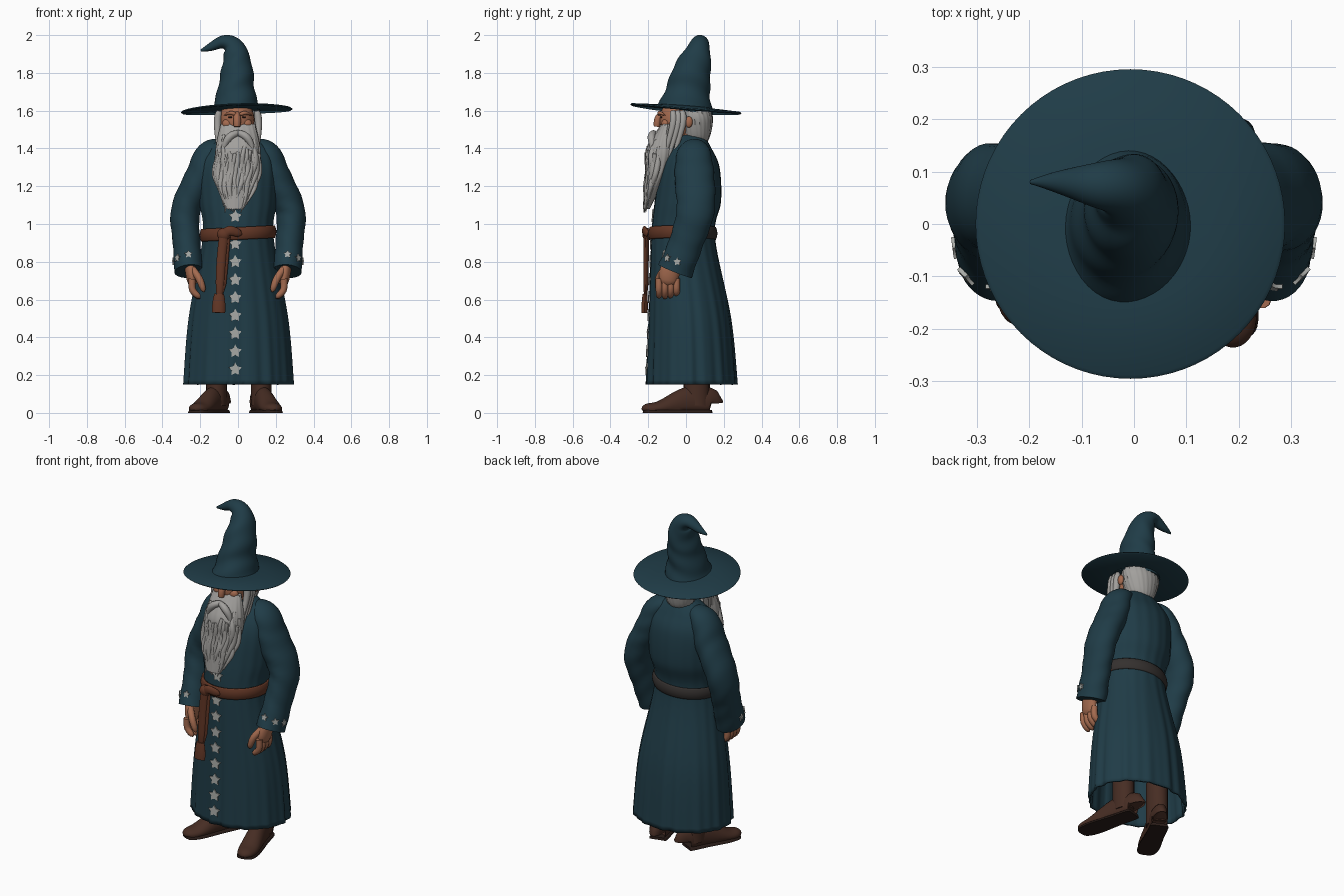
import bpy, bmesh, math, random
from mathutils import Vector, Matrix
from mathutils.bvhtree import BVHTree

random.seed(4)
if "Cube" in bpy.data.objects:
    bpy.data.objects.remove(bpy.data.objects["Cube"])


def material(name, *rgb):
    m = bpy.data.materials.new(name)
    m.use_nodes = True
    m.diffuse_color = (*rgb, 1)
    m.node_tree.nodes["Principled BSDF"].inputs["Base Color"].default_value = (*rgb, 1)
    return m


CLOTH = material("teal cloth", .014, .045, .063)
HAIR = material("grey hair", .36, .35, .335)
SKIN = material("skin", .37, .145, .078)
LEATHER = material("belt brown", .125, .038, .019)
DARK_BELT = material("dark belt", .035, .03, .028)
BOOT = material("boot brown", .062, .026, .017)
SOLE = material("dark sole", .025, .013, .01)
SILVER = material("silver", .4, .41, .39)
X, Y, Z = Vector((1, 0, 0)), Vector((0, 1, 0)), Vector((0, 0, 1))
made = []


def finish(name, bm, mat):
    bmesh.ops.recalc_face_normals(bm, faces=bm.faces[:])
    mesh = bpy.data.meshes.new(name)
    bm.to_mesh(mesh)
    bm.free()
    mesh.materials.append(mat)
    obj = bpy.data.objects.new(name, mesh)
    bpy.context.scene.collection.objects.link(obj)
    made.append(obj)
    return obj


def spline(pts, steps):
    """Smooth curve through points of any dimension."""
    p = [pts[0], *pts, pts[-1]]
    out = []
    for i in range(1, len(p) - 2):
        for k in range(steps):
            t = k / steps
            out.append([b + t / 2 * (c - a + t * (2*a - 5*b + 4*c - d + t * (3*(b - c) + d - a)))
                        for a, b, c, d in zip(*p[i-1:i+3])])
    return out + [list(pts[-1])]


def bridge(bm, low, high):
    for k in range(len(low)):
        bm.faces.new((low[k-1], low[k], high[k], high[k-1]))


def loft(name, mat, pts, sides=24, steps=5, ref=X, flat=False, ripple=None, caps=(True, True), warp=None):
    """Skin ellipses (x, y, z, radius along ref, other radius) along a path."""
    rows = spline(pts, steps)
    centres = [Vector(r[:3]) for r in rows]
    bm = bmesh.new()
    rings = []
    for i, (c, row) in enumerate(zip(centres, rows)):
        t = Z if flat else (centres[min(i+1, len(rows)-1)] - centres[max(i-1, 0)]).normalized()
        side = (ref - t * ref.dot(t)).normalized()
        up = t.cross(side)
        ring = []
        for k in range(sides):
            a = math.tau * k / sides
            f = ripple(a, c) if ripple else 1
            co = c + f * (side * row[-2] * math.cos(a) + up * row[-1] * math.sin(a))
            ring.append(bm.verts.new(warp(co) if warp else co))
        rings.append(ring)
    for low, high in zip(rings, rings[1:]):
        bridge(bm, low, high)
    for use, ring in zip(caps, (rings[0], rings[-1])):
        if use:
            bm.faces.new(ring)
    return finish(name, bm, mat)


def blunt(t):
    return math.sqrt(1.03 - t ** 6)


def spindle(t):
    return max(.15, math.sin(math.pi * (.2 + .8 * t)))


def tube(name, mat, path, radius, shape=blunt, squash=1, ref=X, sides=10):
    """Round or squashed tube whose radius follows a shape rule."""
    rows = spline(path, 4)
    radii = [radius * shape(i / (len(rows) - 1)) for i in range(len(rows))]
    return loft(name, mat, [(*p, r, r * squash) for p, r in zip(rows, radii)], sides, 1, ref)


def flip(side, path):
    return [(side * p[0], *p[1:]) for p in path]


def ball(name, mat, centre, size):
    bm = bmesh.new()
    bmesh.ops.create_uvsphere(bm, u_segments=24, v_segments=14, radius=1,
                              matrix=Matrix.Translation(centre) @ Matrix.Diagonal((*size, 1)))
    return finish(name, bm, mat)


# Robe with pleats that deepen towards the hem, and two front placket seams
def pleats(a, c):
    fall = max(0, .95 - c.z)
    f = 1 + fall * (.018 * math.cos(15 * a + 1) + .012 * math.cos(26 * a)) + .006 * math.cos(19 * a)
    for seam in (-.2, .1):
        f -= .05 * fall * math.exp(-((a - 1.5 * math.pi - seam) * 40) ** 2)
    return f


robe = loft("robe", CLOTH, [
    (0, .03, .15, .29, .24), (0, .02, .5, .262, .217), (0, -.015, .93, .187, .168), (0, .01, 1.12, .205, .175),
    (0, .022, 1.3, .21, .155), (0, .025, 1.4, .17, .11), (0, .03, 1.47, .07, .065)],
    sides=144, steps=8, flat=True, ripple=pleats, caps=(False, True))
robe.modifiers.new("thickness", 'SOLIDIFY').thickness = .012

# Belt, dark at the back, with knot and hanging ends
bulge = [(z, .002 * z * z) for z in (-2, -1, 0, 1, 2)]
belt = loft("belt", LEATHER, [(0, -.017, .95 + z / 60, .203 - d, .183 - d) for z, d in bulge], sides=64, steps=2,
            flat=True, caps=(False, False), warp=lambda c: c + Z * c.x / 20)
belt.modifiers.new("thickness", 'SOLIDIFY').thickness = .015
belt.data.materials.append(DARK_BELT)
for p in belt.data.polygons:
    p.material_index = int(p.center.y > .03)
ball("belt_knot", LEATHER, (-.075, -.205, .945), (.036, .026, .034))
tube("belt_loop", LEATHER, [(-.07, -.215, .95), (-.04, -.22, .965), (.02, -.203, .945)], .025, squash=.5, ref=Z)
tube("belt_tail", LEATHER, [(-.075, -.215, .95), (-.09, -.215, .8), (-.1, -.216, .6)], .024, squash=.45)
tube("belt_tail_back", LEATHER, [(-.06, -.205, .94), (-.085, -.207, .62)], .02, squash=.45)
tube("belt_tassel", LEATHER, [(-.1, -.217, .63), (-.103, -.22, .53)], .036, squash=.5,
     shape=lambda t: .7 + .3 * math.sin(2 * t))


# Silver stars laid on the cloth
def star(name, target, origin, aim, size):
    tree = BVHTree.FromPolygons([v.co for v in target.data.vertices],
                                [p.vertices[:] for p in target.data.polygons])
    hit, normal, _, _ = tree.ray_cast(origin, aim)
    if normal.dot(aim) > 0:
        normal.negate()
    turn = (normal - aim).to_track_quat('Z', 'Y').to_matrix().to_4x4()
    bm = bmesh.new()
    low, high = [], []
    for k in range(10):
        spoke = Matrix.Rotation(math.pi * k / 5, 3, 'Z') @ Y * size * (.55 if k % 2 else 1)
        low.append(bm.verts.new(spoke - Z * .003))
        high.append(bm.verts.new(spoke + Z * .005))
    bm.faces.new(low)
    bm.faces.new(high)
    bridge(bm, low, high)
    bm.transform(Matrix.Translation(hit) @ turn)
    finish(name, bm, SILVER)


for k in range(9):
    height = .23 + .095 * k + (.05 if k == 8 else 0)
    star(f"robe_star_{k + 1}", robe, Vector((-.015, -1, height)), Y, .036)


# Sleeves with cuff stars, and hands
def creases(a, c):
    return 1 + .02 * math.sin(60 * c.z + 3 * math.cos(a))


for s, word in ((1, "left_"), (-1, "right_")):
    sleeve = loft(word + "sleeve", CLOTH, flip(s, [
        (.08, .035, 1.4, .05, .06), (.15, .04, 1.37, .072, .09), (.2, .045, 1.25, .08, .105),
        (.277, .05, 1.07, .078, .1), (.272, 0, .9, .073, .09), (.26, -.058, .75, .078, .094)]),
        sides=40, steps=7, ripple=creases)
    for k in range(3):
        turn = .2 + .7 * k
        aim = Vector((-s * math.cos(turn), math.sin(turn), 0))
        star(f"{word}cuff_star_{k + 1}", sleeve, Vector((s * .265, -.03, .8 + .02 * k)) - aim, aim, .022)
    tube(word + "palm", SKIN, flip(s, [(.256, -.05, .82), (.25, -.085, .75), (.238, -.098, .67)]), .03,
         squash=1.8, sides=20)
    for k in range(4):
        y, tip = -.143 + .031 * k, .605 + .004 * (k - 1) ** 2
        tube(f"{word}finger_{k + 1}", SKIN, flip(s, [(.243, y, .71), (.24, y, .65), (.2, y, tip)]), .018)
    tube(word + "thumb", SKIN, flip(s, [(.24, -.115, .76), (.205, -.145, .71), (.18, -.147, .64)]), .019)

# Boots, splayed outwards; each row is distance, width and height
foot = [(0, .035, .07), (.04, .048, .08), (.35, .05, .08), (.75, .057, .038), (.95, .042, .028), (1, .012, .012)]
for word, heel, toe in (("left_", (.105, .125, 0), (.195, -.225, 0)), ("right_", (-.085, .12, 0), (-.23, -.18, 0))):
    heel, toe = Vector(heel), Vector(toe)
    across = (toe - heel).cross(Z).normalized()
    loft(word + "boot", BOOT, [(*(heel.lerp(toe, t) + Z * h * .7), w, h) for t, w, h in foot], ref=across,
         warp=lambda c: Vector((*c.xy, max(c.z, .012))))
    loft(word + "sole", SOLE, [(*heel.lerp(toe, t), w + .004, .03) for t, w, h in foot], ref=across,
         warp=lambda c: Vector((*c.xy, min(max(c.z, 0), .016))))
    ankle = heel.lerp(toe, .2)
    loft(word + "boot_shaft", BOOT, [(*(ankle + Z * z), .052 + z / 50, .07 - z / 50) for z in (.04, .15, .3)],
         flat=True)

# Head and face
tube("neck", SKIN, [(0, .03, 1.4), (0, .02, 1.56)], .066, sides=24)
ball("head", SKIN, (-.005, -.04, 1.55), (.092, .1, .115))
tube("nose", SKIN, [(-.005, -.125, 1.59), (-.005, -.147, 1.56), (-.005, -.155, 1.515)], .02,
     shape=lambda t: .55 + .45 * math.sin(2.5 * t))
for s, word in ((1, "left_"), (-1, "right_")):
    ball(word + "cheek", SKIN, (s * .05 - .005, -.108, 1.53), (.03, .022, .026))
    ball(word + "eye", SOLE, (s * .035 - .005, -.13, 1.565), (.012, .006, .005))
    ball(word + "ear", SKIN, (s * .108, .015, 1.54), (.014, .02, .03))
    tube(word + "brow", SKIN, flip(s, [(.01, -.142, 1.58), (.04, -.138, 1.588), (.075, -.11, 1.575)]), .011,
         spindle, ref=Z)
    tube(word + "moustache", HAIR, flip(s, [(-.005, -.168, 1.485), (.04, -.182, 1.465), (.07, -.18, 1.42),
                                            (.08, -.18, 1.36)]), .021, spindle, ref=Y)
    # Locks falling in front of the shoulders
    for k in range(3):
        y = -.07 + .025 * k
        tube(f"{word}lock_{k + 1}", HAIR, flip(s, [(.1, y, 1.6), (.109, y, 1.52), (.095, y - .06, 1.31)]), .02, spindle)
loft("back_hair", HAIR, [(0, .05, 1.6, .108, .08), (0, .055, 1.55, .11, .087), (0, .055, 1.46, .08, .07),
                         (0, .06, 1.42, .04, .04)], sides=64, flat=True,
     ripple=lambda a, c: 1 + .025 * math.cos(22 * a + 30 * c.z))

# Beard body with a few thick tapering strands over its front
beard = [(0, -.1, 1.53, .09, .03), (0, -.125, 1.4, .118, .085), (-.005, -.14, 1.3, .116, .065),
         (-.01, -.175, 1.2, .102, .045), (-.018, -.21, 1.08, .045, .018)]
loft("beard", HAIR, beard, sides=64, flat=True, ripple=lambda a, c: 1 + .02 * math.cos(18 * a + 20 * c.z))
rows = spline(beard, 12)
strands, beads = 26, 7
for i in range(strands):
    u = 1.9 * (i / (strands - 1) - .5)
    first, last = random.randint(6, 22), len(rows) - random.randint(1, 9)
    phase = random.uniform(0, 6)
    path = []
    for k in range(beads):
        x, y, z, wide, deep = rows[first + (last - first) * k // (beads - 1)]
        path.append((x + u * max(wide, .055) + .008 * math.sin(phase + 1.5 * k),
                     y + .006 - deep * math.sqrt(1 - u * u) - .002 * math.sin(phase + k), z - .003 * k))
    tube(f"beard_strand_{i + 1}", HAIR, path, random.uniform(.014, .02), spindle, sides=10)

# Hat: tilted brim and a bent, creased cone
rim = [(.08, -.006), (.288, -.006), (.295, 0), (.288, .006), (.15, .012), (.08, .02)]
loft("hat_brim", CLOTH, [(-.007, 0, z, r, r) for r, z in rim], sides=72, steps=1, flat=True,
     warp=lambda c: c + Z * (1.61 - .08 * c.y + .03 * c.x - .12 * c.x ** 2))
loft("hat_cone", CLOTH, [
    (-.01, -.005, 1.6, .148, .13), (-.01, .01, 1.7, .118, .1), (-.005, .03, 1.8, .102, .086),
    (-.008, .055, 1.88, .08, .07), (-.03, .07, 1.943, .055, .052), (-.08, .075, 1.963, .04, .036),
    (-.15, .08, 1.935, .02, .02), (-.197, .08, 1.918, .004, .005)], sides=48, steps=7, ref=Y,
    ripple=lambda a, c: 1 + .03 * math.sin(55 * c.z + 3 * math.sin(a)))

# Smooth shading with sharp edges kept
bpy.ops.object.select_all(action='DESELECT')
for obj in made:
    obj.select_set(True)
bpy.context.view_layer.objects.active = robe
bpy.ops.object.shade_smooth_by_angle(angle=math.radians(50))
